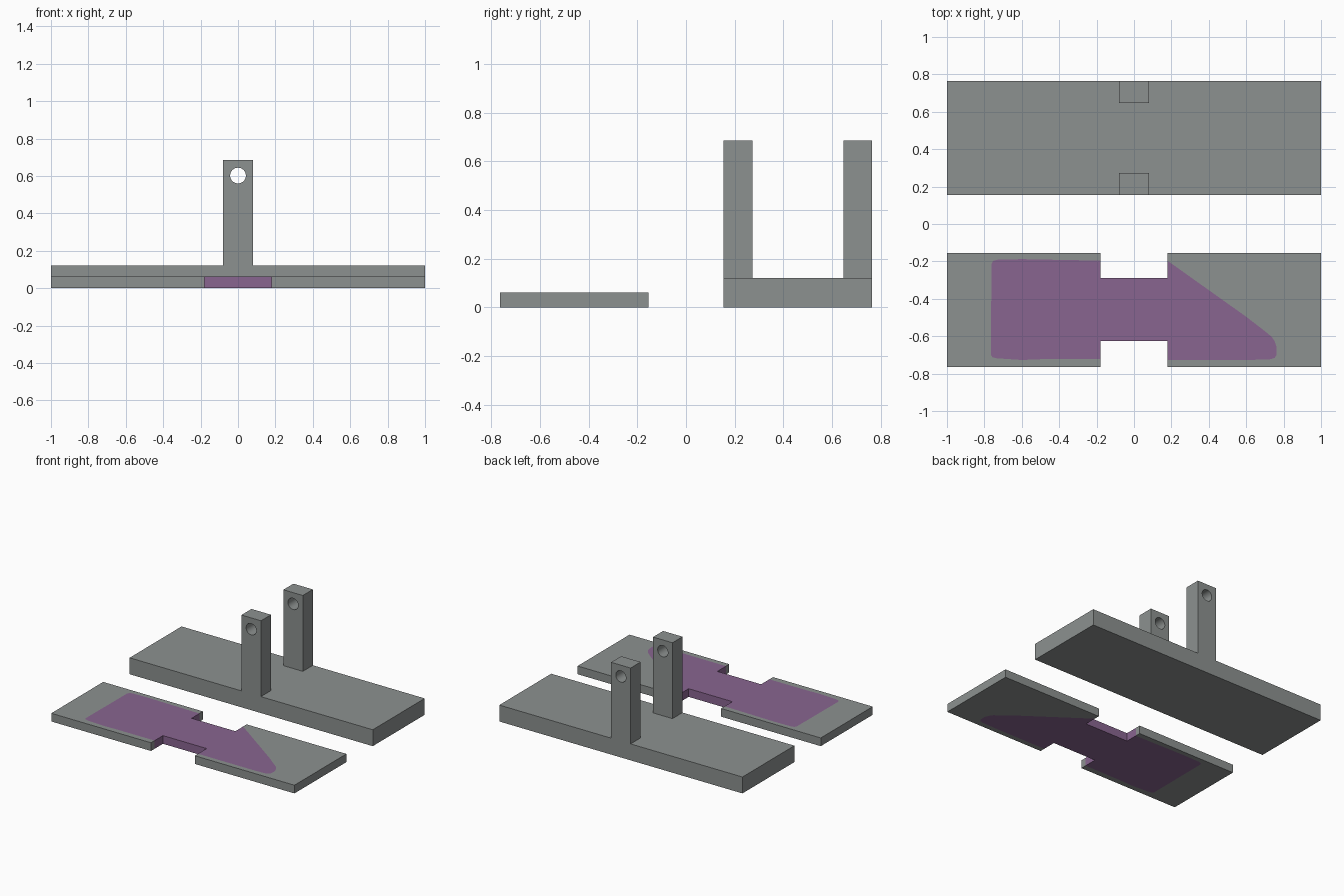
import bpy, bmesh, math

if "Cube" in bpy.data.objects:
    bpy.data.objects.remove(bpy.data.objects["Cube"])


def make_material(name, rgb):
    m = bpy.data.materials.new(name)
    m.diffuse_color = (*rgb, 1)
    m.use_nodes = True
    m.node_tree.nodes["Principled BSDF"].inputs["Base Color"].default_value = m.diffuse_color
    return m


grey = make_material("grey", (0.265, 0.283, 0.278))
purple = make_material("purple", (0.250, 0.130, 0.280))


def finish(name, bm, mats):
    me = bpy.data.meshes.new(name)
    bmesh.ops.recalc_face_normals(bm, faces=bm.faces[:])
    bm.to_mesh(me)
    bm.free()
    for m in mats:
        me.materials.append(m)
    ob = bpy.data.objects.new(name, me)
    bpy.context.collection.objects.link(ob)
    return ob


def box(name, lo, hi):
    bm = bmesh.new()
    bmesh.ops.create_cube(bm, size=1)
    for v in bm.verts:
        v.co = [(a + b) / 2 + c * (b - a) for a, b, c in zip(lo, hi, v.co)]
    return finish(name, bm, [grey])


# Base block of the bracket
Y0, Y1 = 0.155, 0.765
box("bracket_base", (-1, Y0, 0), (1, Y1, 0.122))

# Cutter for the pin holes running through both posts
bpy.ops.mesh.primitive_cylinder_add(vertices=48, radius=0.042, depth=1.2,
                                    location=(0, 0.46, 0.602),
                                    rotation=(math.pi / 2, 0, 0))
cutter = bpy.context.object
cutter.name = "pin_hole_cutter"
cutter.data.materials.append(grey)
cutter.hide_render = True
cutter.display_type = 'WIRE'

# Two upright posts with pin holes
for name, a, b in (("front_post", Y0, Y0 + 0.118), ("rear_post", Y1 - 0.118, Y1)):
    post = box(name, (-0.08, a, 0.122), (0.08, b, 0.686))
    mod = post.modifiers.new("pin_hole", 'BOOLEAN')
    mod.operation = 'DIFFERENCE'
    mod.solver = 'EXACT'
    mod.object = cutter
    bpy.ops.object.select_all(action='DESELECT')
    bpy.context.view_layer.objects.active = post
    post.select_set(True)
    bpy.ops.object.modifier_apply(modifier=mod.name)
    bpy.ops.object.shade_smooth_by_angle(angle=math.radians(30))
cutter.hide_set(True)

# Notched plate: grey ends around a purple inlay through the full thickness
W, N0, N1, T = 0.18, -0.625, -0.288, 0.061
left_edge = [(-W, -0.196), (-0.60, -0.188), (-0.73, -0.191), (-0.753, -0.197),
             (-0.762, -0.215), (-0.765, -0.70), (-0.757, -0.712), (-0.735, -0.718),
             (-0.60, -0.727), (-0.50, -0.723), (-W, -0.722)]
right_edge = [(W, -0.727), (0.60, -0.727), (0.725, -0.724), (0.752, -0.716),
              (0.762, -0.70), (0.763, -0.66), (0.753, -0.628), (0.735, -0.602),
              (0.70, -0.573), (0.60, -0.496), (W, -0.197)]
outlines = [
    (0, left_edge + [(-W, -Y1), (-1, -Y1), (-1, -Y0), (-W, -Y0)]),
    (0, right_edge + [(W, -Y0), (1, -Y0), (1, -Y1), (W, -Y1)]),
    (1, left_edge + [(-W, N0), (W, N0)] + right_edge + [(W, N1), (-W, N1)]),
]
bm = bmesh.new()
verts = {}
for mat, pts in outlines:
    for p in pts:
        if p not in verts:
            verts[p] = bm.verts.new((*p, 0))
    bm.faces.new([verts[p] for p in pts]).material_index = mat
bmesh.ops.recalc_face_normals(bm, faces=bm.faces[:])
ext = bmesh.ops.extrude_face_region(bm, geom=bm.faces[:], use_keep_orig=True)
for g in ext["geom"]:
    if isinstance(g, bmesh.types.BMVert):
        g.co.z = T
# Notch walls touching the inlay are purple, outer walls grey
for f in bm.faces:
    if len({round(v.co.z, 3) for v in f.verts}) > 1:
        c = f.calc_center_median()
        f.material_index = int(abs(c.x) < W + 0.01 and -0.72 < c.y < -0.2)
finish("inlaid_plate", bm, [grey, purple])
